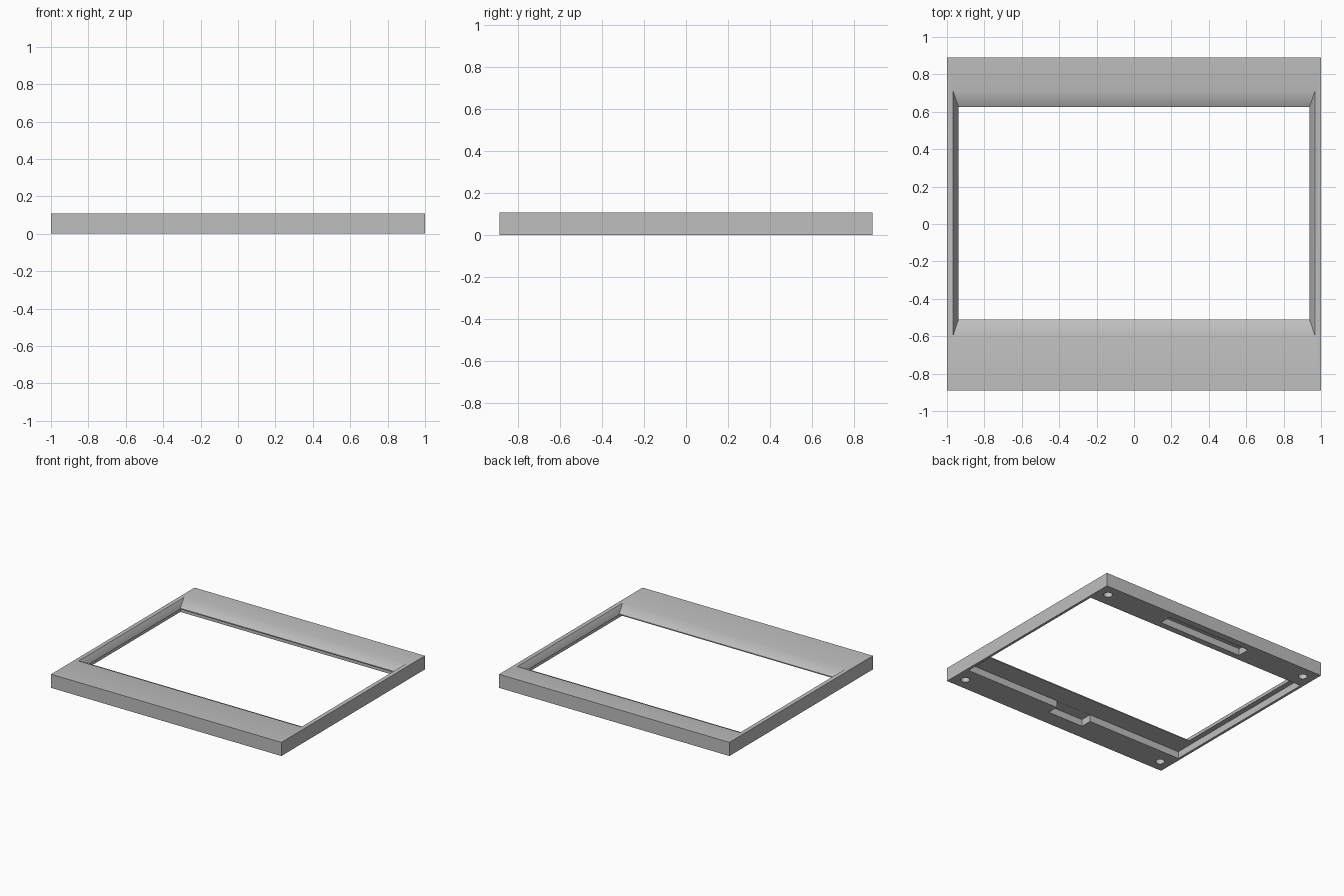
import bpy
import bmesh
import math

if "Cube" in bpy.data.objects:
    bpy.data.objects.remove(bpy.data.objects["Cube"], do_unlink=True)

HEIGHT = 0.107
CEILING = 0.055      # depth of the recesses on the underside

grey = bpy.data.materials.new("plain grey")
grey.use_nodes = True
colour = (0.52, 0.52, 0.52, 1)
grey.diffuse_color = colour
grey.node_tree.nodes["Principled BSDF"].inputs["Base Color"].default_value = colour


def make_object(name, bm):
    bmesh.ops.recalc_face_normals(bm, faces=bm.faces)
    mesh = bpy.data.meshes.new(name)
    bm.to_mesh(mesh)
    bm.free()
    mesh.materials.append(grey)
    obj = bpy.data.objects.new(name, mesh)
    bpy.context.collection.objects.link(obj)
    return obj


def rectangle(bm, half_x, front, back, z):
    corners = ((-half_x, front), (half_x, front), (half_x, back), (-half_x, back))
    return [bm.verts.new((x, y, z)) for x, y in corners]


# Frame: rectangular rings, from the outer wall over the bevel into the rear pocket
rings = [
    (1.0, -0.89, 0.89, 0),
    (1.0, -0.89, 0.89, HEIGHT),
    (0.967, -0.595, 0.71, HEIGHT),          # top of bevel
    (0.938, -0.51, 0.625, CEILING + 0.008),  # foot of bevel
    (0.938, -0.51, 0.625, CEILING),         # thin lip
    (0.98, -0.675, 0.685, CEILING),         # pocket ceiling
    (0.98, -0.675, 0.685, 0),
]
bm = bmesh.new()
loops = [rectangle(bm, *ring) for ring in rings]
for lower, upper in zip(loops, loops[1:] + loops[:1]):
    for i in range(4):
        j = (i + 1) % 4
        bm.faces.new((lower[i], lower[j], upper[j], upper[i]))
frame = make_object("display_frame", bm)


def cut(name, bm):
    cutter = make_object(name, bm)
    cutter.hide_render = True
    mod = frame.modifiers.new(name, "BOOLEAN")
    mod.operation = "DIFFERENCE"
    mod.solver = "EXACT"
    mod.object = cutter
    bpy.context.view_layer.objects.active = frame
    bpy.ops.object.modifier_apply(modifier=name)
    bpy.data.objects.remove(cutter, do_unlink=True)


def cut_box(name, half_x, front, back, top):
    bm = bmesh.new()
    low = rectangle(bm, half_x, front, back, -0.05)
    high = rectangle(bm, half_x, front, back, top)
    bm.faces.new(low)
    bm.faces.new(high)
    for i in range(4):
        j = (i + 1) % 4
        bm.faces.new((low[i], low[j], high[j], high[i]))
    cut(name, bm)


# Underside: cable notch, rear slot and four blind screw holes
cut_box("cable_notch", 0.155, -0.765, -0.67, CEILING - 0.001)
cut_box("rear_slot", 0.365, 0.735, 0.835, CEILING)
for x in (-0.91, 0.91):
    for y in (-0.795, 0.795):
        bm = bmesh.new()
        bmesh.ops.create_cone(bm, cap_ends=True, segments=32, radius1=0.032,
                              radius2=0.032, depth=2 * CEILING)
        bmesh.ops.translate(bm, verts=bm.verts, vec=(x, y, 0))
        cut("screw_hole", bm)

# Soft shading across the shallow bevels, sharp everywhere else
bpy.ops.object.select_all(action="DESELECT")
frame.select_set(True)
bpy.context.view_layer.objects.active = frame
bpy.ops.object.shade_smooth_by_angle(angle=math.radians(35))
